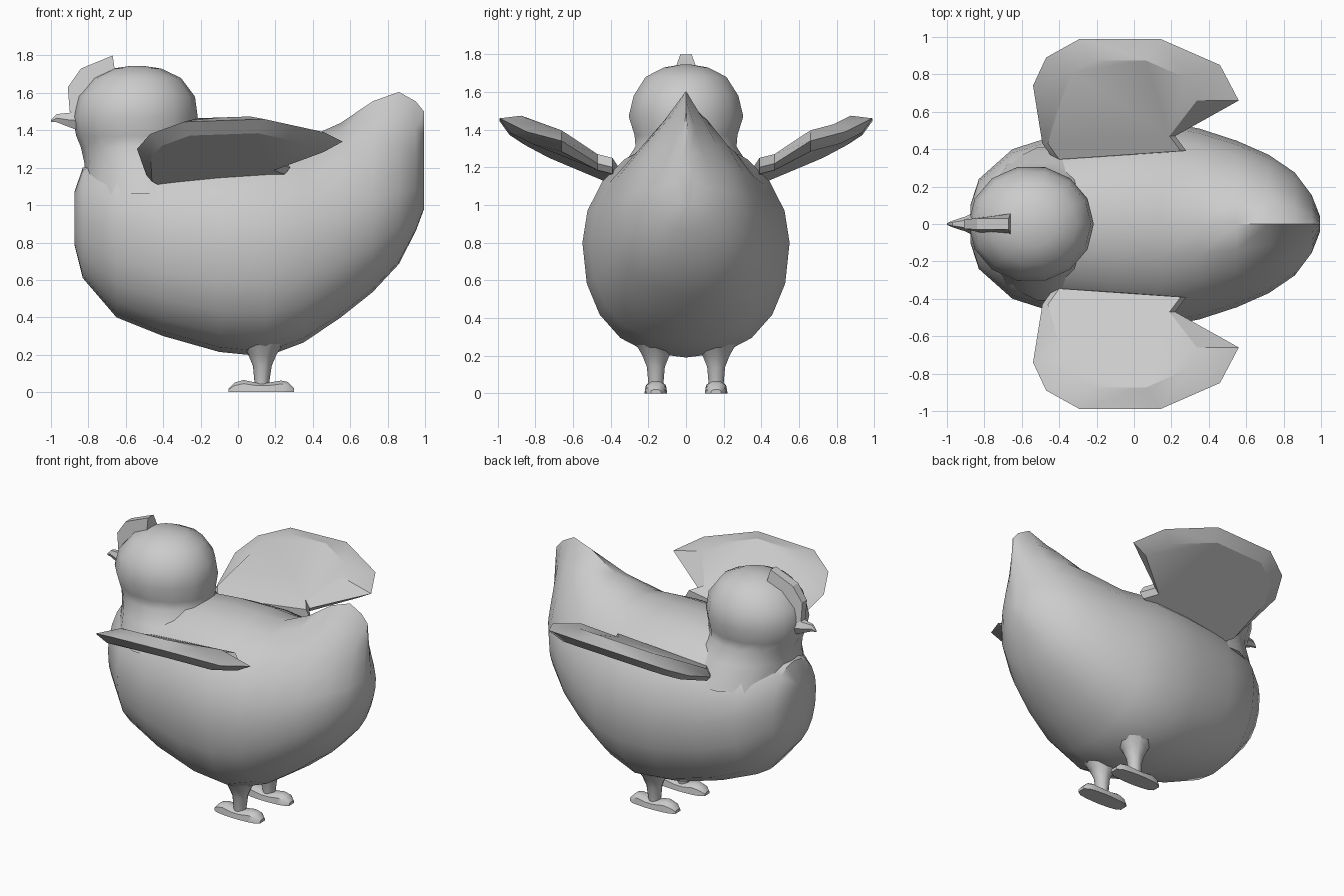
import bpy, bmesh, math
from mathutils import Vector

if "Cube" in bpy.data.objects:
    bpy.data.objects.remove(bpy.data.objects["Cube"])


def finish(name, verts, faces, angle=40):
    me = bpy.data.meshes.new(name)
    me.from_pydata(verts, [], faces)
    bm = bmesh.new()
    bm.from_mesh(me)
    bmesh.ops.recalc_face_normals(bm, faces=bm.faces)
    bm.to_mesh(me)
    bm.free()
    ob = bpy.data.objects.new(name, me)
    bpy.context.collection.objects.link(ob)
    bpy.ops.object.select_all(action='DESELECT')
    ob.select_set(True)
    bpy.context.view_layer.objects.active = ob
    bpy.ops.object.shade_smooth_by_angle(angle=math.radians(angle))
    return ob


def loft(name, rings, angle=40):
    n = len(rings[0])
    verts = [v for r in rings for v in r]
    faces = [list(range(n)), list(range(len(verts) - n, len(verts)))]
    for i in range(len(rings) - 1):
        for j in range(n):
            k = (j + 1) % n
            faces.append((i * n + j, i * n + k, (i + 1) * n + k, (i + 1) * n + j))
    return finish(name, verts, faces, angle)


def oval(z, xc, rx, ry, yc=0, n=14):
    return [(xc + rx * math.cos(2 * math.pi * i / n),
             yc + ry * math.sin(2 * math.pi * i / n), z) for i in range(n)]


# Body: upright slices along x, peaking into a ridged tail
def slice_ring(x, zb, zt, zm, w, peak, n=20):
    ring = []
    for i in range(n):
        a = 2 * math.pi * i / n
        s, c = math.sin(a), math.cos(a)
        if c >= 0:
            h = (1 - peak) * c + peak * (1 - abs(s))
            ring.append((x, w * s, zm + (zt - zm) * h))
        else:
            y = math.copysign(abs(s) ** 0.86, s)
            ring.append((x, w * y, zm - (zm - zb) * abs(c) ** 0.88))
    return ring


body = [(-.875, .79, 1.07, .93, .1, 0), (-.83, .61, 1.2, .92, .24, 0),
        (-.65, .4, 1.28, .88, .40, 0), (-.4, .3, 1.33, .83, .48, 0),
        (-.1, .215, 1.35, .8, .535, 0), (.15, .19, 1.35, .8, .55, 0),
        (.35, .265, 1.35, .8, .51, .05), (.55, .4, 1.44, .85, .445, .2),
        (.72, .535, 1.555, .92, .37, .45), (.86, .685, 1.605, 1.0, .275, .7),
        (.95, .86, 1.555, 1.05, .155, .9), (.995, .98, 1.5, 1.1, .04, 1)]
loft("body", [slice_ring(*s) for s in body])

# Head, pinched at the neck and flaring into the body
head = [(1.06, -.43, .40, .42), (1.22, -.495, .325, .335), (1.31, -.535, .305, .275),
        (1.37, -.545, .32, .28), (1.47, -.55, .335, .312), (1.58, -.545, .315, .285),
        (1.68, -.54, .235, .22), (1.73, -.54, .13, .12), (1.745, -.54, .03, .03)]
loft("head", [oval(*h) for h in head], 50)

# Comb: side profile, thicker at the back and base
comb = [(-.84, 1.47, .05), (-.9, 1.5, .025), (-.91, 1.63, .025), (-.84, 1.73, .03),
        (-.67, 1.8, .03), (-.66, 1.73, .055), (-.67, 1.6, .08)]
loft("comb", [[(x, s * t, z) for x, z, t in comb] for s in (-1, 1)], 30)

# Beak
beak = [(-.84, 1.455, .07, .07), (-.9, 1.455, .045, .04),
        (-.97, 1.465, .025, .018), (-1.0, 1.45, .006, .004)]
loft("beak", [[(x, ry * math.cos(math.pi * i / 3), z + rz * math.sin(math.pi * i / 3))
               for i in range(6)] for x, z, rz, ry in beak])

# Wings: rim outline with a raised top and an inset underside
rim = [(-.43, .345, 1.13), (-.49, .43, 1.16), (-.54, .74, 1.3), (-.47, .89, 1.38),
       (-.29, .99, 1.445), (.14, .99, 1.46), (.46, .85, 1.39), (.56, .66, 1.34),
       (.22, .47, 1.22), (.28, .39, 1.2)]
centre = Vector((-.08, .66, 1.3))


def inset(scale, lift, root_lift):
    pts = []
    for i, p in enumerate(rim):
        root = p[1] < .5
        q = centre + (Vector(p) - centre) * (1 if root else scale)
        if root:
            # the root edge narrows in depth only, keeping the notch clean
            q = Vector(p) + Vector((-.03, 0, 0)) * (1 if p[0] > 0 else -1)
        pts.append((q.x, q.y, q.z + (root_lift if root else lift)))
    return pts


for side, label in ((1, "left"), (-1, "right")):
    rings = [inset(.84, -.05, -.035), rim, inset(.65, .07, .05)]
    loft(label + "_wing", [[(x, side * y, z) for x, y, z in r] for r in rings], 28)

# Legs and feet
for side, label in ((1, "left"), (-1, "right")):
    y = side * .16
    leg = [(.36, .14, .19, .17), (.25, .135, .105, .105), (.2, .13, .075, .075),
           (.14, .13, .05, .05), (.03, .127, .037, .04)]
    loft(label + "_leg", [oval(z, xc, rx, ry, y, 10) for z, xc, rx, ry in leg], 60)
    foot = [(-.05, .02, .025), (-.02, .05, .042), (.03, .065, .05), (.1, .05, .055),
            (.16, .05, .055), (.23, .062, .05), (.265, .055, .045), (.3, .02, .025)]
    loft(label + "_foot", [[(x, y - w * 1.1, 0), (x, y - w, h * .7), (x, y - w * .5, h),
                            (x, y + w * .5, h), (x, y + w, h * .7), (x, y + w * 1.1, 0)]
                           for x, h, w in foot])
